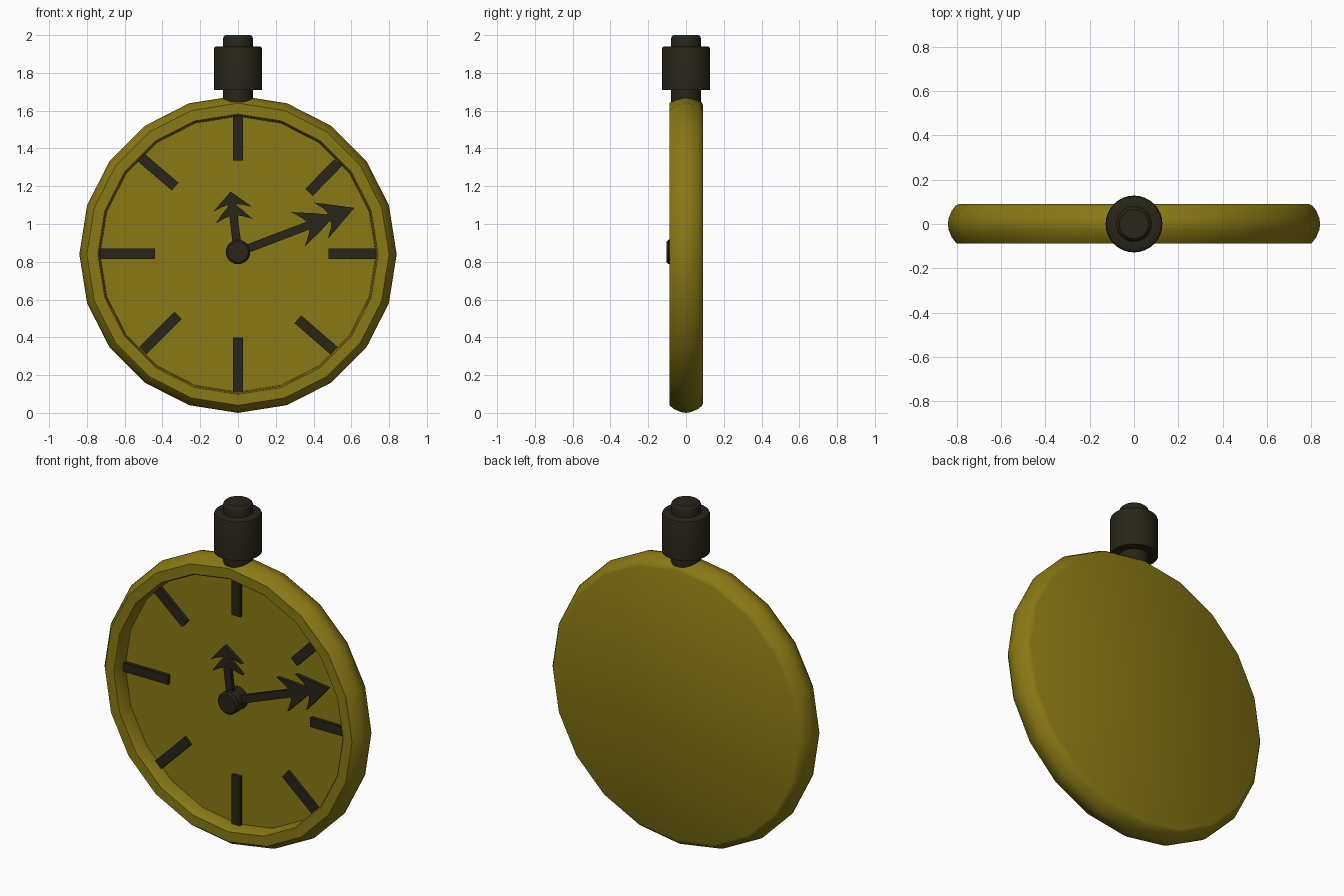
import bpy, bmesh, math
from mathutils import Vector

if "Cube" in bpy.data.objects:
    bpy.data.objects.remove(bpy.data.objects["Cube"])

CZ = 0.84    # height of the dial centre


def material(name, rgb):
    m = bpy.data.materials.new(name)
    m.diffuse_color = (*rgb, 1)
    m.use_nodes = True
    m.node_tree.nodes["Principled BSDF"].inputs["Base Color"].default_value = m.diffuse_color
    return m


GOLD = material("gold", (0.25, 0.19, 0.007))
DARK = material("dark", (0.021, 0.018, 0.009))


def finish(name, bm, mat, smooth=None):
    bmesh.ops.remove_doubles(bm, verts=bm.verts, dist=1e-5)
    bmesh.ops.recalc_face_normals(bm, faces=bm.faces)
    me = bpy.data.meshes.new(name)
    bm.to_mesh(me)
    bm.free()
    ob = bpy.data.objects.new(name, me)
    bpy.context.collection.objects.link(ob)
    me.materials.append(mat)
    if smooth:
        bpy.ops.object.select_all(action='DESELECT')
        ob.select_set(True)
        bpy.context.view_layer.objects.active = ob
        bpy.ops.object.shade_smooth_by_angle(angle=math.radians(smooth))
    return ob


def lathe(name, profile, sides, mat, axis='Z', centre=(0, 0, 0), smooth=35):
    """Revolve (radius, height) points; the profile ends are capped with n-gons."""
    bm = bmesh.new()
    rings = []
    for r, h in profile:
        ring = []
        for i in range(sides):
            a = math.tau * i / sides
            s, c = r * math.sin(a), r * math.cos(a)
            p = (s, c, h) if axis == 'Z' else (s, h, c)
            ring.append(bm.verts.new(Vector(p) + Vector(centre)))
        rings.append(ring)
    for a, b in zip(rings, rings[1:]):
        for i in range(sides):
            j = (i + 1) % sides
            bm.faces.new((a[i], a[j], b[j], b[i]))
    bm.faces.new(rings[0])
    bm.faces.new(rings[-1])
    return finish(name, bm, mat, smooth)


def plate(name, outlines, y0, y1, mat):
    """Extrude flat x-z outlines from y0 to y1."""
    bm = bmesh.new()
    for pts in outlines:
        a = [bm.verts.new((x, y0, z)) for x, z in pts]
        b = [bm.verts.new((x, y1, z)) for x, z in pts]
        bm.faces.new(a)
        bm.faces.new(b[::-1])
        for i in range(len(a)):
            j = (i + 1) % len(a)
            bm.faces.new((a[i], a[j], b[j], b[i]))
    return finish(name, bm, mat)


# Case: 20-sided, bulging rim, recessed dial, flat back
lathe("case", [(0.73, 0.0), (0.735, -0.08), (0.742, -0.088), (0.80, -0.088),
               (0.822, -0.06), (0.836, -0.025), (0.84, 0.0), (0.836, 0.025),
               (0.822, 0.06), (0.805, 0.082), (0.79, 0.09)],
      20, GOLD, 'Y', (0, 0, CZ), 40)

# Hour marks: inner end, outer end
marks = [((0, 1.335), (0, 1.58)), ((0.376, 1.167), (0.53, 1.325)),
         ((0.48, 0.842), (0.732, 0.842)), ((0.317, 0.495), (0.508, 0.33)),
         ((0, 0.40), (0, 0.113)), ((-0.317, 0.516), (-0.503, 0.33)),
         ((-0.44, 0.842), (-0.732, 0.842)), ((-0.333, 1.198), (-0.513, 1.352))]
for n, (p, q) in enumerate(marks):
    p, q = Vector(p), Vector(q)
    d = (q - p).normalized()
    w = Vector((-d.y, d.x)) * 0.027
    plate(f"hour_mark_{n}", [[p - w, q - w, q + w, p + w]], -0.02, 0.01, DARK)


# Hands: shaft with two pairs of swept barbs
def hand(name, angle, stretch, y0, y1):
    a = math.radians(angle)
    u, v = Vector((math.cos(a), math.sin(a))), Vector((-math.sin(a), math.cos(a)))
    head = [(0.66, 0), (0.59, 0.038), (0.535, 0.068), (0.47, 0.102), (0.505, 0.055), (0.53, 0)]
    barbs = [(0.52, 0), (0.51, 0.02), (0.45, 0.05), (0.34, 0.098), (0.38, 0.05), (0.41, 0)]
    shaft = [(0, -0.022), (0.60, -0.022), (0.60, 0.022), (0, 0.022)]
    shapes = [shaft]
    for s in (1, -1):
        shapes += [[(x, s * y) for x, y in part] for part in (head, barbs)]
    centre = Vector((0, 0.85))
    outlines = [[centre + u * x * stretch + v * y for x, y in part] for part in shapes]
    plate(name, outlines, y0, y1, DARK)


hand("minute_hand", 20.9, 1.0, -0.048, -0.026)
hand("hour_hand", 97, 0.49, -0.070, -0.048)

# Hub of the hands
lathe("hub", [(0.065, 0.01), (0.065, -0.092), (0.055, -0.102)], 24, DARK, 'Y', (0, 0, 0.852))

# Crown: neck, grip and push button
lathe("crown", [(0.08, 1.64), (0.08, 1.71), (0.128, 1.71), (0.128, 1.925), (0.124, 1.936),
                (0.113, 1.941), (0.08, 1.941), (0.08, 1.98), (0.076, 1.992), (0.066, 2.0)],
      32, DARK)
